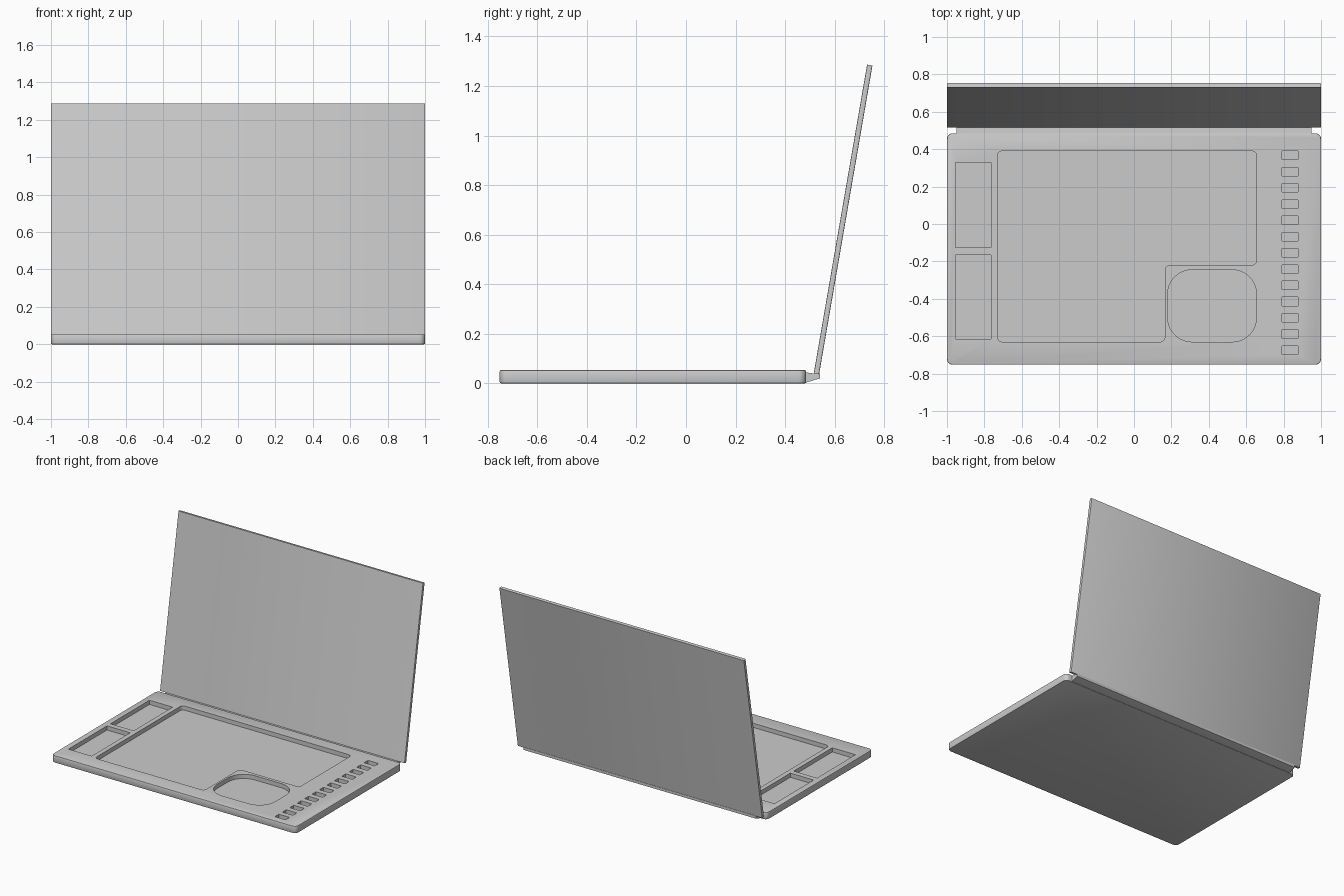
import bpy, bmesh, math
from mathutils import Vector, Matrix

if "Cube" in bpy.data.objects:
    bpy.data.objects.remove(bpy.data.objects["Cube"])


def rounded(points, radius, steps=6):
    """Fillet every right-angled corner of an outline."""
    out, n = [], len(points)
    for i in range(n):
        p = Vector(points[i])
        if radius <= 0:
            out.append(p)
            continue
        a = (Vector(points[i - 1]) - p).normalized()
        b = (Vector(points[(i + 1) % n]) - p).normalized()
        c = p + radius * (a + b)
        for k in range(steps + 1):
            t = math.pi / 2 * k / steps
            out.append(c - radius * (b * math.cos(t) + a * math.sin(t)))
    return out


def rect(x0, x1, y0, y1):
    return [(x0, y0), (x1, y0), (x1, y1), (x0, y1)]


def add_prism(bm, outline, z0, z1):
    face = bm.faces.new([bm.verts.new((p[0], p[1], z0)) for p in outline])
    new = bmesh.ops.extrude_face_region(bm, geom=[face])["geom"]
    bmesh.ops.translate(bm, vec=(0, 0, z1 - z0),
                        verts=[v for v in new if isinstance(v, bmesh.types.BMVert)])


def finish(name, bm, matrix=Matrix()):
    bm.transform(matrix)
    bmesh.ops.recalc_face_normals(bm, faces=bm.faces[:])
    mesh = bpy.data.meshes.new(name)
    bm.to_mesh(mesh)
    bm.free()
    ob = bpy.data.objects.new(name, mesh)
    bpy.context.collection.objects.link(ob)
    return ob


def activate(ob):
    bpy.ops.object.select_all(action='DESELECT')
    ob.select_set(True)
    bpy.context.view_layer.objects.active = ob


def soften(ob, width):
    activate(ob)
    mod = ob.modifiers.new("soft_edges", 'BEVEL')
    mod.width, mod.segments = width, 2
    mod.limit_method, mod.angle_limit = 'ANGLE', math.radians(40)
    bpy.ops.object.modifier_apply(modifier=mod.name)


def smooth(ob):
    activate(ob)
    bpy.ops.object.shade_smooth_by_angle(angle=math.radians(40))


# Base tray
bm = bmesh.new()
add_prism(bm, rounded(rect(-1, 1, -0.752, 0.485), 0.03), 0, 0.053)
base = finish("base_tray", bm)
soften(base, 0.005)

# Recesses: main L-shaped well, round-cornered pocket, side pockets, slot row
FLOOR, TOP = 0.022, 0.1
bm = bmesh.new()
well = [(-0.73, -0.63), (0.165, -0.63), (0.165, -0.22),
        (0.655, -0.22), (0.655, 0.39), (-0.73, 0.39)]
add_prism(bm, rounded(well, 0.025), FLOOR, TOP)
add_prism(bm, rounded(rect(0.18, 0.655, -0.63, -0.245), 0.13, 10), FLOOR, TOP)
for y0, y1 in ((-0.615, -0.165), (-0.125, 0.33)):
    add_prism(bm, rect(-0.955, -0.765, y0, y1), FLOOR, TOP)
for i in range(13):
    y = -0.675 + i * 0.0868
    add_prism(bm, rect(0.79, 0.877, y - 0.023, y + 0.023), FLOOR, TOP)
cutter = finish("recess_cutter", bm)
cutter.hide_render = True
activate(base)
cut = base.modifiers.new("recesses", 'BOOLEAN')
cut.operation, cut.solver, cut.object = 'DIFFERENCE', 'EXACT', cutter
bpy.ops.object.modifier_apply(modifier=cut.name)
bpy.data.objects.remove(cutter)
smooth(base)

# Hinge strip: (y, z) profile extruded along x
bm = bmesh.new()
profile = [(0.475, 0.003), (0.485, 0.003), (0.54, 0.02), (0.54, 0.04),
           (0.512, 0.04), (0.485, 0.044), (0.475, 0.044)]
add_prism(bm, profile, -0.95, 0.95)
to_x = Matrix(((0, 0, 1, 0), (1, 0, 0, 0), (0, 1, 0, 0), (0, 0, 0, 1)))
smooth(finish("hinge_strip", bm, to_x))

# Lid: thin panel leaning back from the hinge
bm = bmesh.new()
lean = math.radians(9.8)
add_prism(bm, rounded(rect(-1, 1, -0.011, 0.011), 0.004, 2), 0, 1.265)
lid = finish("lid", bm, Matrix.Translation((0, 0.5265, 0.038)) @ Matrix.Rotation(-lean, 4, 'X'))
smooth(lid)
